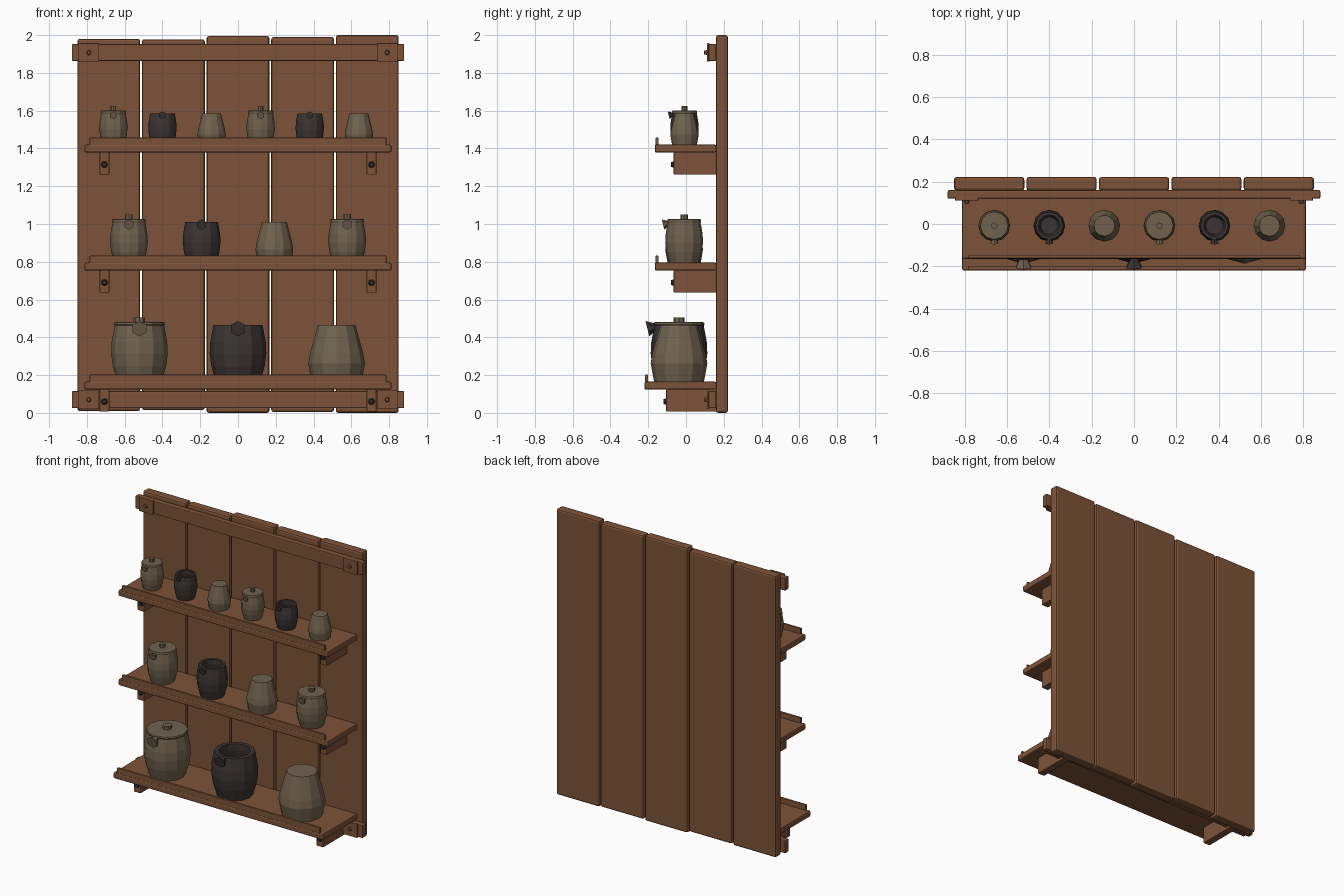
import bpy, bmesh, math
from mathutils import Matrix, Vector

cube = bpy.data.objects.get("Cube")
if cube:
    bpy.data.objects.remove(cube, do_unlink=True)


def material(name, rgb):
    m = bpy.data.materials.new(name)
    m.use_nodes = True
    m.diffuse_color = (*rgb, 1)
    m.node_tree.nodes["Principled BSDF"].inputs["Base Color"].default_value = (*rgb, 1)
    return m


WOOD = material("brown wood", (0.205, 0.086, 0.040))
CLAY = material("tan clay", (0.160, 0.124, 0.078))
DARK = material("dark clay", (0.044, 0.035, 0.033))
IRON = material("dark iron", (0.030, 0.026, 0.025))


def finish(name, bm, mat):
    bmesh.ops.recalc_face_normals(bm, faces=bm.faces)
    me = bpy.data.meshes.new(name)
    bm.to_mesh(me)
    bm.free()
    me.materials.append(mat)
    ob = bpy.data.objects.new(name, me)
    bpy.context.collection.objects.link(ob)
    return ob


def board(name, x, y, z, bevel=0.006):
    """Bevelled box from (min, max) ranges on each axis."""
    bm = bmesh.new()
    lo, hi = Vector((x[0], y[0], z[0])), Vector((x[1], y[1], z[1]))
    bmesh.ops.create_cube(bm, size=1, matrix=Matrix.Translation((lo + hi) / 2)
                          @ Matrix.Diagonal((*(hi - lo), 1)))
    ob = finish(name, bm, WOOD)
    mod = ob.modifiers.new("edge", "BEVEL")
    mod.width, mod.segments = bevel, 2
    return ob


def cone(name, center, r_back, r_front, depth, mat, sides, tilt=0):
    """Cone or cylinder whose front end points to -y."""
    bm = bmesh.new()
    bmesh.ops.create_cone(bm, cap_ends=True, segments=sides, radius1=r_back,
                          radius2=r_front, depth=depth,
                          matrix=Matrix.Translation(center)
                          @ Matrix.Rotation(math.pi / 2 - tilt, 4, "X"))
    return finish(name, bm, mat)


def lathe(name, center, profile, mat, sides=12):
    """Revolve (radius, height) points; both ends are capped."""
    bm = bmesh.new()
    rings = []
    for r, h in profile:
        rings.append([bm.verts.new((center[0] + r * math.cos(a), center[1] + r * math.sin(a),
                                    center[2] + h))
                      for a in (2 * math.pi * i / sides for i in range(sides))])
    for a, b in zip(rings, rings[1:]):
        for i in range(sides):
            j = (i + 1) % sides
            bm.faces.new((a[i], a[j], b[j], b[i]))
    bm.faces.new(rings[0])
    bm.faces.new(rings[-1])
    return finish(name, bm, mat)


# Back planks of slightly uneven length
ends = [(0.01, 1.98), (0.015, 1.978), (0.0, 1.995), (0.005, 1.99), (0.0, 2.0)]
for i, z in enumerate(ends):
    cx = (i - 2) * 0.342
    board(f"back_plank_{i + 1}", (cx - 0.166, cx + 0.166), (0.158, 0.222), z, 0.012)

# Cross rails with nailed end plates
for label, z in (("top", 1.908), ("bottom", 0.07)):
    board(f"{label}_rail", (-0.88, 0.88), (0.12, 0.16), (z - 0.045, z + 0.045))
    for side, s in (("left", 1), ("right", -1)):
        cx = s * 0.79
        board(f"{label}_{side}_end_plate", (cx - 0.055, cx + 0.055), (0.11, 0.125),
              (z - 0.049, z + 0.049), 0.003)
        cone(f"{label}_{side}_nail", (cx, 0.104, z), 0.014, 0.009, 0.018, WOOD, 8)

# Shelves with front lips and bolted brackets
shelves = {"lower": (0.165, -0.22), "middle": (0.795, -0.165), "upper": (1.42, -0.165)}
for label, (top, front) in shelves.items():
    board(f"{label}_shelf", (-0.812, 0.812), (front, 0.16), (top - 0.042, top), 0.008)
    board(f"{label}_lip", (-0.785, 0.785), (front + 0.003, front + 0.019),
          (top - 0.005, top + 0.037), 0.003)
    nose = front + 0.1 if label != "lower" else -0.105
    for side, s in (("left", 1), ("right", -1)):
        cx = s * 0.707
        board(f"{label}_{side}_bracket", (cx - 0.026, cx + 0.026), (nose, 0.16),
              (top - 0.158, top - 0.04), 0.004)
        cone(f"{label}_{side}_bolt", (cx, nose - 0.005, top - 0.105), 0.019, 0.012,
             0.018, IRON, 8)

# Jar profiles: radius and height as fractions of widest radius and body height
BODY = [(0.78, 0), (0.94, 0.27), (1.0, 0.5), (0.98, 0.7), (0.87, 1)]
OPEN = BODY + [(0.68, 1), (0.68, 0.85), (0.8, 0.6), (0.55, 0.15)]
PLAIN = [(0.88, 0), (1.0, 0.32), (0.94, 0.5), (0.66, 1)]


def jar(name, kind, x, y, z, r, h):
    def scaled(points):
        return [(a * r, b * h) for a, b in points]

    mat = DARK if kind == "open" else CLAY
    shape = {"lidded": BODY, "open": OPEN, "plain": PLAIN}[kind]
    lathe(f"{name}_body", (x, y, z), scaled(shape), mat)
    if kind == "lidded":
        lathe(f"{name}_lid", (x, y, z + h), [(r * 0.87, -0.004), (r * 0.9, 0.004),
                                            (r * 0.88, 0.014), (r * 0.82, 0.016)], mat)
        lathe(f"{name}_knob", (x, y, z + h + 0.014),
              [(r * 0.2, 0), (r * 0.2, 0.026)], mat, 8)
    if kind != "plain":
        cone(f"{name}_spout", (x, y - r * 0.97, z + h - r * 0.09), r * 0.12, r * 0.28,
             r * 0.3, mat, 6, -0.25)


# Rows of jars cycling through the three kinds
kinds = ("lidded", "open", "plain")
rows = [("large", 3, -0.522, 0.522, -0.037, "lower", 0.15, 0.3),
        ("medium", 4, -0.385 * 1.5, 0.385 * 1.5, -0.01, "middle", 0.1, 0.215),
        ("small", 6, -0.66, 0.64, -0.008, "upper", 0.075, 0.165)]
for size, count, start, stop, y, shelf, r, h in rows:
    for i in range(count):
        x = start + (stop - start) * i / (count - 1)
        jar(f"{size}_jar_{i + 1}", kinds[i % 3], x, y, shelves[shelf][0], r, h)
